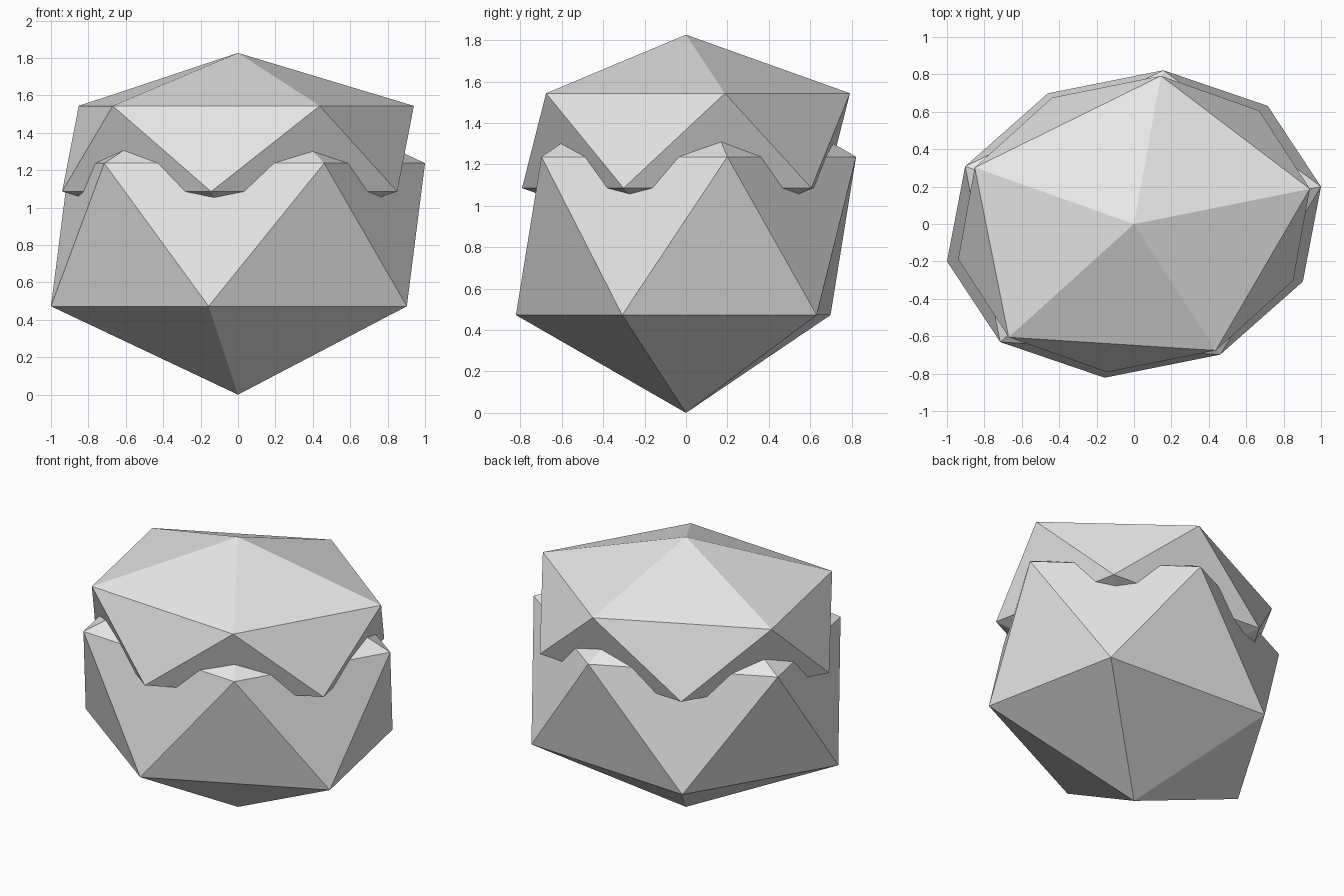
import bpy
import math

cube = bpy.data.objects.get("Cube")
if cube:
    bpy.data.objects.remove(cube, do_unlink=True)

# One plain grey for both stones
grey = bpy.data.materials.new("stone_grey")
grey.use_nodes = True
colour = (0.8, 0.8, 0.8, 1.0)
grey.diffuse_color = colour
grey.node_tree.nodes["Principled BSDF"].inputs["Base Color"].default_value = colour


def add_stone(name, centre_z, scale):
    """Low-poly faceted stone: a stretched, turned icosahedron."""
    bpy.ops.mesh.primitive_ico_sphere_add(
        subdivisions=1, radius=1, location=(0, 0, centre_z),
        rotation=(0, 0, math.radians(11.3)))
    stone = bpy.context.object
    stone.name = name
    stone.scale = scale
    stone.data.materials.append(grey)
    bpy.ops.object.shade_flat()
    return stone


# Tall lower stone with a flatter stone sunk over its top
add_stone("lower_stone", 0.855, (1.14, 0.911, 0.855))
add_stone("upper_stone", 1.315, (1.072, 0.88, 0.512))
